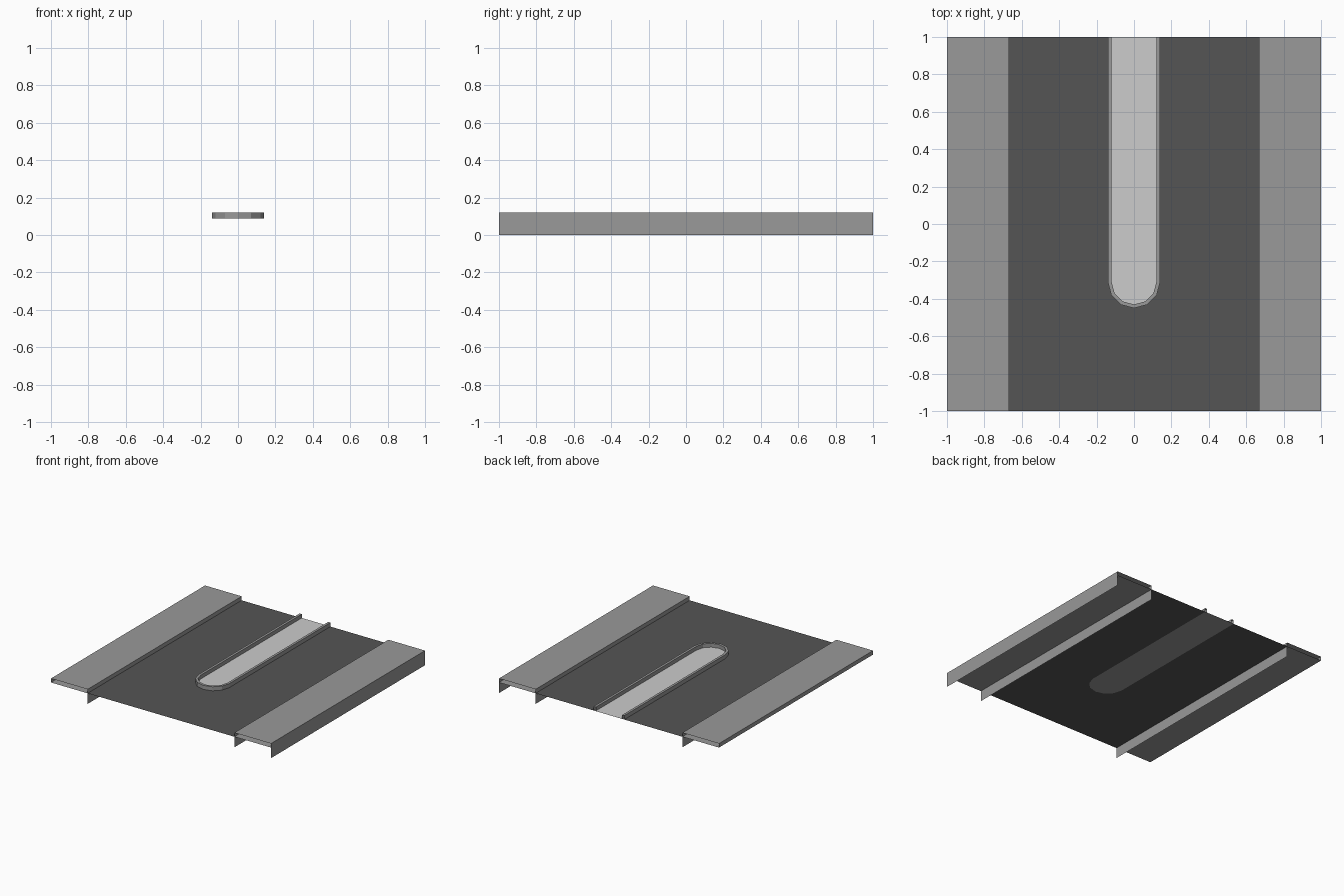
import bpy, math

if "Cube" in bpy.data.objects:
    bpy.data.objects.remove(bpy.data.objects["Cube"])

Z0, Z1 = 0.087, 0.12      # road level, kerb top level
CURB = 0.667              # inner edge of the pavements


def material(name, value):
    m = bpy.data.materials.new(name)
    m.diffuse_color = (value, value, value, 1)
    m.use_nodes = True
    m.node_tree.nodes["Principled BSDF"].inputs["Base Color"].default_value = m.diffuse_color
    return m


asphalt = material("asphalt grey", 0.091)
stone = material("pavement grey", 0.319)
concrete = material("light concrete", 0.604)


def add(name, verts, faces, mat):
    me = bpy.data.meshes.new(name)
    me.from_pydata(verts, [], faces)
    me.materials.append(mat)
    me.update()
    ob = bpy.data.objects.new(name, me)
    bpy.context.collection.objects.link(ob)
    return ob


def flat(name, outline, z, mat, up=True):
    """Horizontal sheet from a counter-clockwise outline."""
    idx = list(range(len(outline)))
    add(name, [(x, y, z) for x, y in outline], [idx if up else idx[::-1]], mat)


def side_wall(name, x, z0, z1, mat, facing):
    """Wall along y at a given x, facing +1 or -1 in x."""
    v = [(x, -1, z0), (x, 1, z0), (x, 1, z1), (x, -1, z1)]
    add(name, v, [(0, 1, 2, 3) if facing > 0 else (3, 2, 1, 0)], mat)


def u_path(r, cy=-0.31, n=6):
    """Open U outline, from back left round the front to back right."""
    arc = [(r * math.cos(math.pi + math.pi * i / n),
            cy + r * math.sin(math.pi + math.pi * i / n)) for i in range(n + 1)]
    return [(-r, 1)] + arc + [(r, 1)]


outer, inner = u_path(0.14), u_path(0.12)

# Road sheet with a notch for the median, built as two mirrored halves
half = [p for p in outer if p[0] > -1e-6]
flat("road_right", [(0, -1), (CURB, -1), (CURB, 1)] + half[::-1], Z0, asphalt)
left = [(-x, y) for x, y in half]
flat("road_left", [(0, -1)] + left + [(-CURB, 1), (-CURB, -1)], Z0, asphalt)

# Pavements: top, underside sheet and kerb wall
for s, side in ((-1, "left"), (1, "right")):
    a, b = sorted((s * CURB, s * 1.0))
    rect = [(a, -1), (b, -1), (b, 1), (a, 1)]
    flat(side + "_pavement_top", rect, Z1, stone)
    flat(side + "_pavement_underside", rect, Z0, stone, up=False)
    side_wall(side + "_kerb", s * CURB, 0, Z1, stone, -s)

# Outer edges: the right one reaches the ground, the left one does not
side_wall("right_outer_wall", 1, 0, Z1, stone, 1)
side_wall("left_outer_edge", -1, Z0, Z1, stone, -1)

# Median rim: outer wall, top and inner wall swept along the U
n = len(outer)
rows = [(outer, Z0), (outer, Z1), (inner, Z1), (inner, Z0)]
verts = [(x, y, z) for path, z in rows for x, y in path]
faces = [(r * n + i, r * n + i + 1, (r + 1) * n + i + 1, (r + 1) * n + i)
         for r in range(3) for i in range(n - 1)]
add("median_rim", verts, faces, stone)

# Median floor and its underside
flat("median_floor", inner, Z0 + 0.0015, concrete)
flat("median_underside", outer, Z0, stone, up=False)
